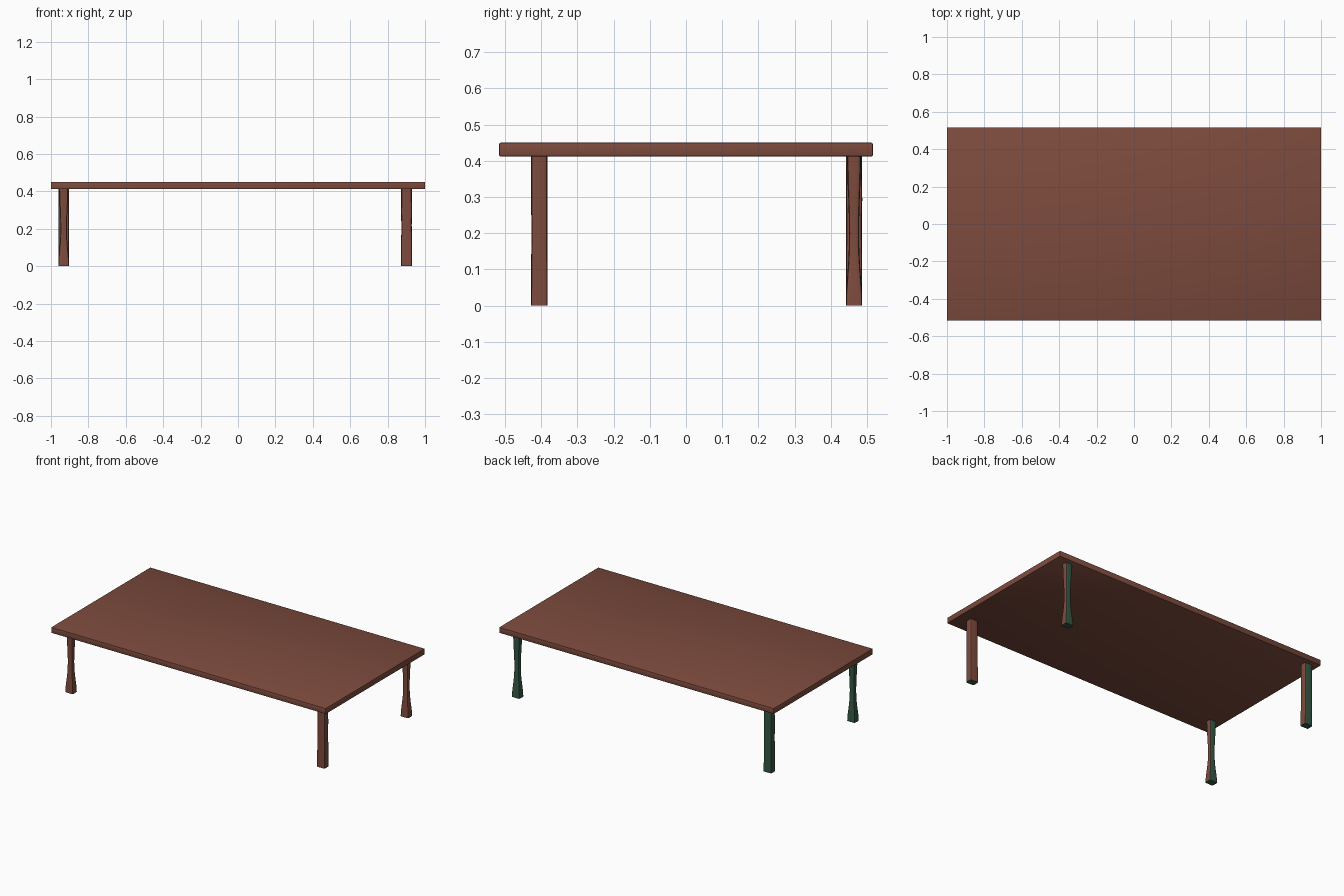
import bpy, bmesh, math
from mathutils import Vector

if "Cube" in bpy.data.objects:
    bpy.data.objects.remove(bpy.data.objects["Cube"])


def material(name, rgb):
    m = bpy.data.materials.new(name)
    m.diffuse_color = (*rgb, 1)
    m.use_nodes = True
    m.node_tree.nodes["Principled BSDF"].inputs["Base Color"].default_value = m.diffuse_color
    return m


brown = material("red brown wood", (0.205, 0.070, 0.047))
green = material("dark green paint", (0.036, 0.098, 0.058))


def finish(bm, name, mats):
    bmesh.ops.recalc_face_normals(bm, faces=bm.faces)
    me = bpy.data.meshes.new(name)
    bm.to_mesh(me)
    bm.free()
    ob = bpy.data.objects.new(name, me)
    bpy.context.collection.objects.link(ob)
    for m in mats:
        me.materials.append(m)
    bpy.ops.object.select_all(action='DESELECT')
    ob.select_set(True)
    bpy.context.view_layer.objects.active = ob
    bpy.ops.object.shade_smooth_by_angle(angle=math.radians(40))
    return ob


# Table top: thin slab with slightly softened edges
bm = bmesh.new()
bmesh.ops.create_cube(bm, size=1)
for v in bm.verts:
    v.co = Vector((v.co.x * 2, v.co.y * 1.032, 0.431 + v.co.z * 0.038))
bmesh.ops.bevel(bm, geom=bm.edges[:], offset=0.004, segments=2, affect='EDGES', profile=0.5)
finish(bm, "table_top", [brown])

# Leg outlines: (height, width factor, corner sharpness)
STRAIGHT = [(0, 1, 12), (0.1, 1, 8), (0.22, 0.98, 6), (0.29, 1.01, 6), (0.415, 1, 5)]
WAISTED = [(0, 1, 12), (0.04, 0.96, 8), (0.09, 0.8, 6), (0.14, 0.66, 5), (0.2, 0.6, 5),
           (0.27, 0.66, 5), (0.34, 0.78, 5), (0.415, 0.86, 5)]
SIDES = 24


def leg(name, x, y, outline, is_green):
    bm = bmesh.new()
    rings = []
    for z, s, n in outline:
        ring = []
        for i in range(SIDES):
            a = math.tau * (i + 0.0) / SIDES
            c, d = math.cos(a), math.sin(a)
            r = (abs(c) ** n + abs(d) ** n) ** (-1 / n)
            ring.append(bm.verts.new((x + 0.0285 * s * r * c, y + 0.0225 * s * r * d, z)))
        rings.append(ring)
    for lo, hi in zip(rings, rings[1:]):
        for i in range(SIDES):
            j = (i + 1) % SIDES
            bm.faces.new((lo[i], lo[j], hi[j], hi[i]))
    bm.faces.new(rings[0][::-1])
    bm.faces.new(rings[-1])
    bm.normal_update()
    # paint by facing direction; the foot is green
    for f in bm.faces:
        f.material_index = int(f.normal.z < -0.9 or is_green(f.normal))
    finish(bm, name, [brown, green])


def back_and_left(n):
    return n.y - n.x > 0.05


def left_only(n):
    return n.x < -0.5


leg("front_left_leg", -0.932, -0.405, WAISTED, back_and_left)
leg("front_right_leg", 0.901, -0.405, STRAIGHT, left_only)
leg("back_left_leg", -0.932, 0.464, STRAIGHT, back_and_left)
leg("back_right_leg", 0.901, 0.464, WAISTED, back_and_left)
